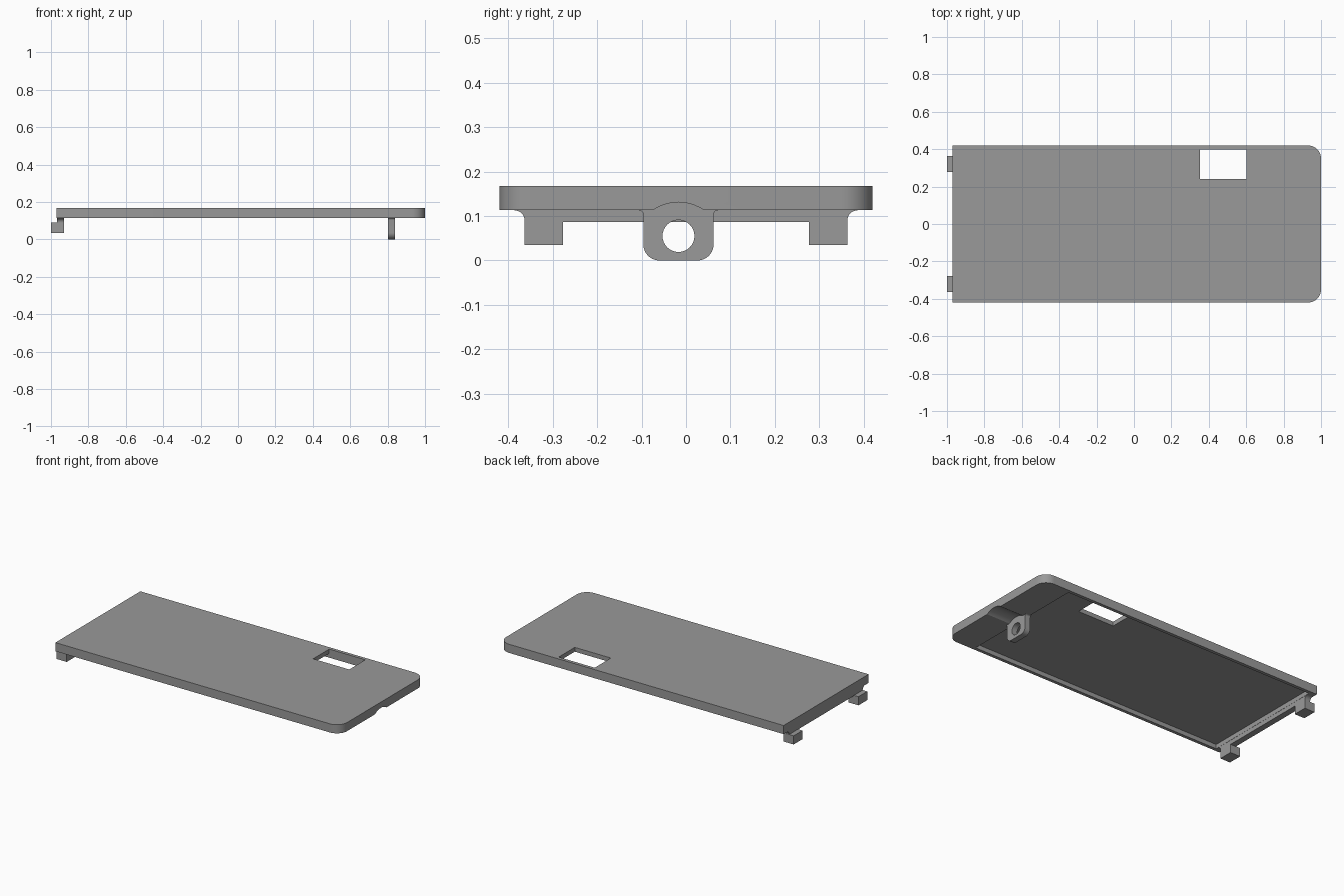
import bpy, bmesh, math

if "Cube" in bpy.data.objects:
    bpy.data.objects.remove(bpy.data.objects["Cube"])

grey = bpy.data.materials.new("plain grey")
grey.diffuse_color = (0.32, 0.32, 0.32, 1)
grey.use_nodes = True
grey.node_tree.nodes["Principled BSDF"].inputs["Base Color"].default_value = grey.diffuse_color


def arc(cx, cy, r, a0, a1, n=10):
    """Points on an arc, angles in degrees."""
    return [(cx + r * math.cos(math.radians(a0 + (a1 - a0) * i / n)),
             cy + r * math.sin(math.radians(a0 + (a1 - a0) * i / n))) for i in range(n + 1)]


def prism(name, profile, lo, hi, axis="z"):
    """Extrude a closed outline from lo to hi; axis x takes (y, z) points, axis z takes (x, y)."""
    bm = bmesh.new()
    place = (lambda p: (lo, p[0], p[1])) if axis == "x" else (lambda p: (p[0], p[1], lo))
    face = bm.faces.new([bm.verts.new(place(p)) for p in profile])
    ext = bmesh.ops.extrude_face_region(bm, geom=[face])
    step = (hi - lo, 0, 0) if axis == "x" else (0, 0, hi - lo)
    bmesh.ops.translate(bm, vec=step, verts=[v for v in ext["geom"] if isinstance(v, bmesh.types.BMVert)])
    bmesh.ops.recalc_face_normals(bm, faces=bm.faces)
    mesh = bpy.data.meshes.new(name)
    bm.to_mesh(mesh)
    bm.free()
    mesh.materials.append(grey)
    obj = bpy.data.objects.new(name, mesh)
    bpy.context.collection.objects.link(obj)
    return obj


def rect(a0, a1, b0, b1):
    return [(a0, b0), (a1, b0), (a1, b1), (a0, b1)]


def activate(obj):
    bpy.ops.object.select_all(action="DESELECT")
    obj.select_set(True)
    bpy.context.view_layer.objects.active = obj


def cut(obj, cutter):
    mod = obj.modifiers.new("cut", "BOOLEAN")
    mod.operation, mod.solver, mod.object = "DIFFERENCE", "EXACT", cutter
    activate(obj)
    bpy.ops.object.modifier_apply(modifier=mod.name)
    bpy.data.objects.remove(cutter)


BOTTOM, CEILING, TOP = 0.113, 0.14, 0.167
MID = -0.017  # y of the screw tab

# Cover plate, rounded at one end
outline = ([(-0.97, 0.42), (-0.97, -0.42)] + arc(0.93, -0.35, 0.07, -90, 0)
           + arc(0.93, 0.35, 0.07, 0, 90))
plate = prism("cover_plate", outline, BOTTOM, TOP)
# Shallow pocket underneath, window, and screw groove at the rounded end
cut(plate, prism("pocket_cutter", rect(-0.93, 0.81, -0.4, 0.4), 0.05, CEILING))
cut(plate, prism("window_cutter", rect(0.352, 0.602, 0.24, 0.399), 0.0, 0.3))
groove = arc(MID, 0.031, 0.1, 30, 150, 16)
cut(plate, prism("groove_cutter", groove, 0.838, 1.1, "x"))

# Screw tab with rounded lower corners, flared top and a round hole
half, r, flare = 0.079, 0.036, 0.01
tab_outline = (arc(MID - half + r, r, r, 180, 270) + arc(MID + half - r, r, r, 270, 360)
               + arc(MID + half + flare, BOTTOM - flare, flare, 180, 90, 5)
               + [(MID + half + flare, CEILING), (MID - half - flare, CEILING)]
               + arc(MID - half - flare, BOTTOM - flare, flare, 90, 0, 5))
tab = prism("screw_tab", tab_outline, 0.803, 0.839, "x")
cut(tab, prism("hole_cutter", arc(MID, 0.055, 0.036, 0, 348.75, 31), 0.7, 0.9, "x"))

# Rail under the square end, with hollow curves where it meets the plate
rail = (arc(0.387, 0.089, 0.024, 180, 90, 8) + [(0.387, 0.118), (-0.387, 0.118)]
        + arc(-0.387, 0.089, 0.024, 90, 0, 8) + [(-0.363, 0.087), (0.363, 0.087)])
end_rail = prism("end_rail", rail, -0.969, -0.931, "x")

# Two hooks reaching out past the square end
for side, label in ((1, "back"), (-1, "front")):
    ys = sorted((side * 0.277, side * 0.364))
    prism(label + "_hook", rect(-1.0, -0.931, *ys), 0.035, 0.089)

for obj in (plate, tab, end_rail):
    activate(obj)
    bpy.ops.object.shade_smooth_by_angle(angle=math.radians(30))
